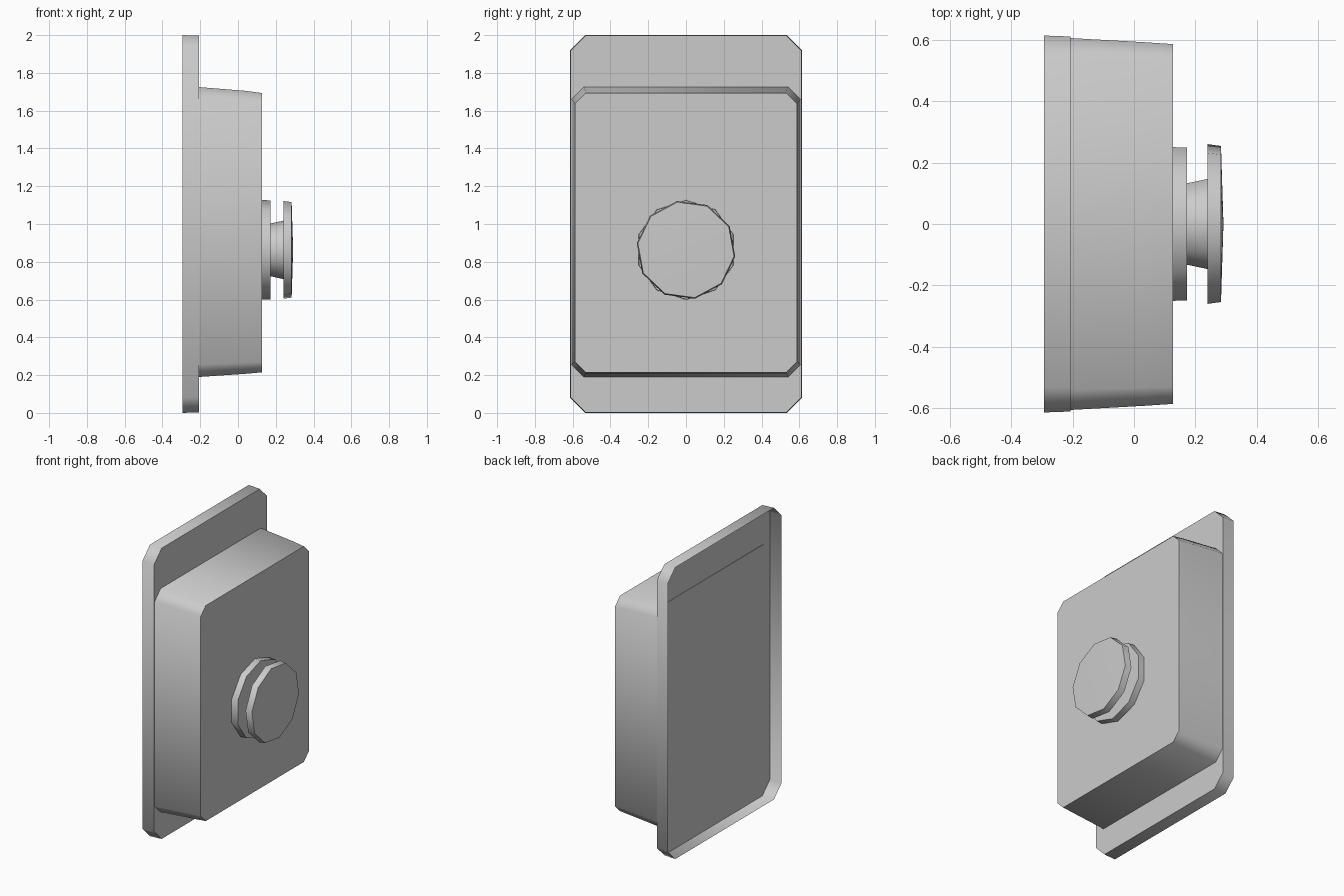
import bpy, bmesh, math

if "Cube" in bpy.data.objects:
    bpy.data.objects.remove(bpy.data.objects["Cube"])


def chamfered(x, y, z0, z1, c):
    """Rectangle with cut corners in the plane at x."""
    return [(x, y, z0 + c), (x, y, z1 - c), (x, y - c, z1), (x, c - y, z1),
            (x, -y, z1 - c), (x, -y, z0 + c), (x, c - y, z0), (x, y - c, z0)]


def ring(x, r, sides, turn):
    """Regular polygon around the button axis."""
    step = 2 * math.pi / sides
    return [(x, r * math.cos(turn + i * step), 0.863 + r * math.sin(turn + i * step))
            for i in range(sides)]


def loft(name, rings, cap_back=True, tip=None, angle=40):
    """Skin a stack of rings from back to front."""
    bm = bmesh.new()
    vs = [[bm.verts.new(p) for p in r] for r in rings]
    n = len(vs[0])
    for a, b in zip(vs, vs[1:]):
        for i in range(n):
            j = (i + 1) % n
            bm.faces.new((a[i], a[j], b[j], b[i]))
    if tip is None:
        bm.faces.new(vs[-1])
    else:
        t = bm.verts.new(tip)
        for i in range(n):
            bm.faces.new((vs[-1][i], vs[-1][(i + 1) % n], t))
    if cap_back:
        bm.faces.new(vs[0][::-1])
    bmesh.ops.recalc_face_normals(bm, faces=bm.faces)
    mesh = bpy.data.meshes.new(name)
    bm.to_mesh(mesh)
    bm.free()
    ob = bpy.data.objects.new(name, mesh)
    bpy.context.collection.objects.link(ob)
    bpy.ops.object.select_all(action='DESELECT')
    ob.select_set(True)
    bpy.context.view_layer.objects.active = ob
    bpy.ops.object.shade_smooth_by_angle(angle=math.radians(angle))
    return ob


# Backing plate: shallow tray, open at the rear
loft("wall_plate", [chamfered(-0.293, 0.615, 0.0, 2.0, 0.08),
                    chamfered(-0.207, 0.612, 0.003, 1.997, 0.08)], cap_back=False, angle=50)

# Tapered housing
loft("housing", [chamfered(-0.21, 0.607, 0.19, 1.725, 0.065),
                 chamfered(0.04, 0.593, 0.207, 1.705, 0.06),
                 chamfered(0.128, 0.587, 0.215, 1.693, 0.055)], angle=50)

# Button: collar, stem and slightly domed cap
up = math.pi / 2
loft("button_collar", [ring(0.12, 0.264, 10, up), ring(0.173, 0.262, 10, up)])
loft("button_stem", [ring(0.165, 0.138, 10, up), ring(0.242, 0.155, 10, up)])
loft("button_cap", [ring(0.24, 0.263, 10, up + 0.18), ring(0.284, 0.257, 10, up + 0.18)],
     tip=(0.292, 0, 0.863))
